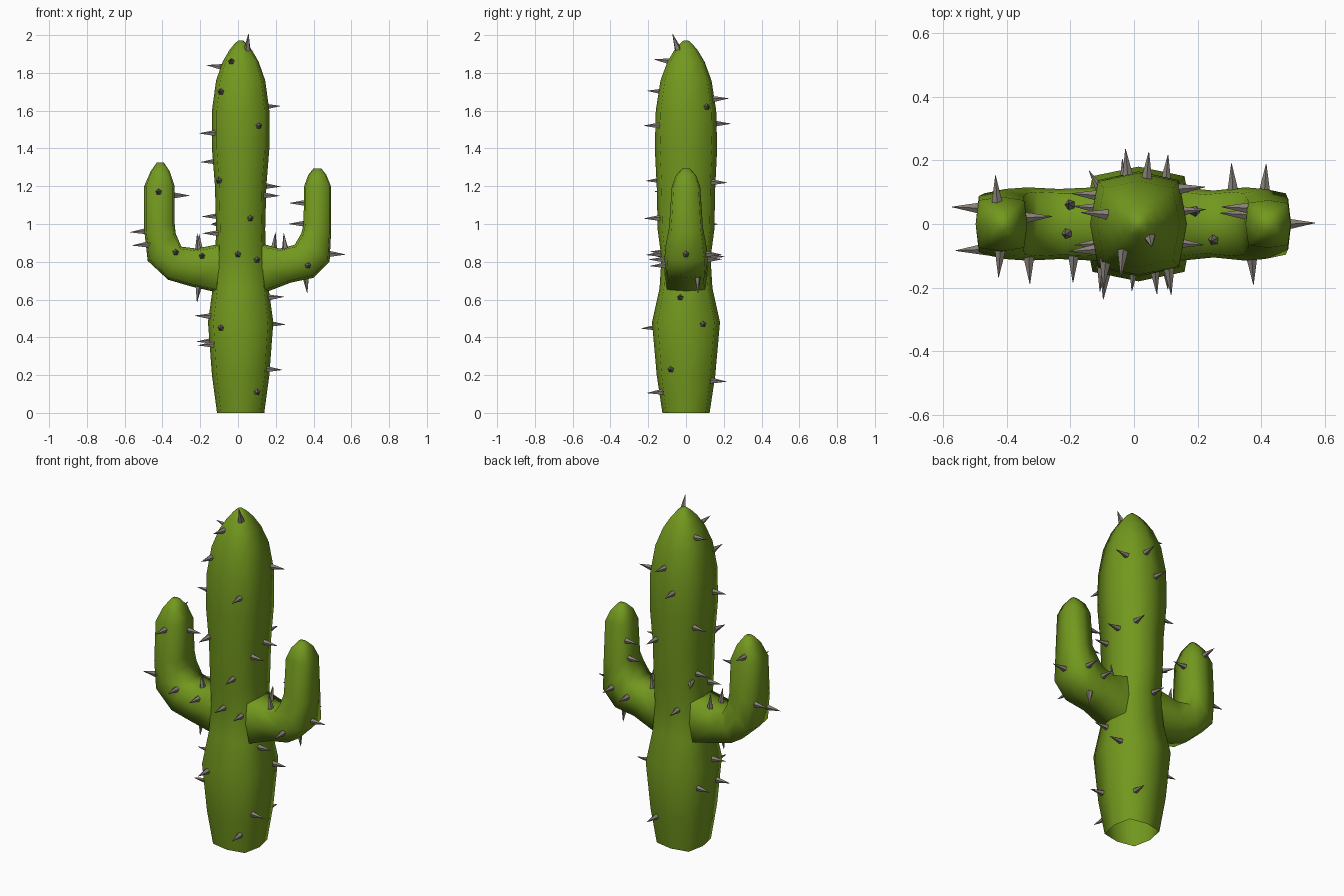
import bpy, bmesh, math
from mathutils import Vector
from mathutils.bvhtree import BVHTree

cube = bpy.data.objects.get("Cube")
if cube:
    bpy.data.objects.remove(cube)


def material(name, rgb):
    mat = bpy.data.materials.new(name)
    mat.use_nodes = True
    mat.diffuse_color = (*rgb, 1)
    mat.node_tree.nodes["Principled BSDF"].inputs["Base Color"].default_value = (*rgb, 1)
    return mat


green = material("cactus green", (0.17, 0.315, 0.013))
grey = material("spine grey", (0.24, 0.215, 0.185))


def finish(bm, name, mat, smooth):
    bmesh.ops.recalc_face_normals(bm, faces=bm.faces)
    mesh = bpy.data.meshes.new(name)
    bm.to_mesh(mesh)
    bm.free()
    mesh.materials.append(mat)
    obj = bpy.data.objects.new(name, mesh)
    bpy.context.collection.objects.link(obj)
    if smooth:
        bpy.ops.object.select_all(action="DESELECT")
        obj.select_set(True)
        bpy.context.view_layer.objects.active = obj
        bpy.ops.object.shade_smooth_by_angle(angle=math.radians(80))
    return obj


def loft(name, sections, corner):
    """Skin eight-sided rings, open at the root; a section is inner (x, z), outer (x, z), half depth."""
    bm = bmesh.new()
    rings = []
    for inner, outer, depth in sections:
        a, b = Vector((inner[0], 0, inner[1])), Vector((outer[0], 0, outer[1]))
        ring = []
        for i in range(8):
            t = i * math.pi / 4
            k = corner if i % 2 else 1
            offset = (b - a) / 2 * math.cos(t) + Vector((0, depth, 0)) * math.sin(t)
            ring.append(bm.verts.new((a + b) / 2 + offset * k))
        rings.append(ring)
    for low, high in zip(rings, rings[1:]):
        for i in range(8):
            j = (i + 1) % 8
            bm.faces.new((low[i], low[j], high[j], high[i]))
    bm.faces.new(rings[-1])
    return finish(bm, name, green, True)


# Trunk: height, half width, half depth
trunk_profile = [(0, .125, .125), (.2, .152, .155), (.48, .173, .18), (.66, .148, .14),
                 (.82, .135, .13), (.97, .13, .15), (1.2, .136, .155), (1.4, .152, .165),
                 (1.6, .152, .16), (1.76, .13, .135), (1.86, .095, .098), (1.92, .06, .062),
                 (1.955, .032, .032), (1.972, .012, .012)]
trunk = loft("trunk", [((.014 - w, z), (.014 + w, z), d) for z, w, d in trunk_profile], 1.18)

# Arms: inner edge, outer edge, half depth
left_arm = loft("left_arm", [
    ((.03, .93), (.03, .6), .1), ((.15, .89), (.15, .64), .115), ((.22, .87), (.28, .69), .105),
    ((.3, .89), (.4, .715), .115), ((.335, .95), (.485, .8), .11), ((.347, 1), (.493, .96), .09),
    ((.35, 1.2), (.492, 1.2), .075), ((.372, 1.26), (.468, 1.26), .052),
    ((.4, 1.295), (.44, 1.295), .018)], 1.24)
right_arm = loft("right_arm", [
    ((-.01, .93), (-.01, .58), .1), ((-.12, .89), (-.12, .64), .115), ((-.22, .87), (-.25, .67), .11),
    ((-.3, .88), (-.37, .705), .115), ((-.33, .95), (-.478, .805), .11), ((-.335, 1), (-.497, .97), .1),
    ((-.335, 1.2), (-.497, 1.2), .085), ((-.362, 1.28), (-.462, 1.28), .057),
    ((-.392, 1.325), (-.43, 1.325), .02)], 1.24)

# Spines are planted where a ray from each side meets the plant
verts, faces = [], []
for part in (trunk, left_arm, right_arm):
    base = len(verts)
    verts += [v.co.copy() for v in part.data.vertices]
    faces += [[base + i for i in p.vertices] for p in part.data.polygons]
plant = BVHTree.FromPolygons(verts, faces)

spines = bmesh.new()


def add_spine(origin, ray):
    ray = Vector(ray)
    hit, normal, _, _ = plant.ray_cast(Vector(origin), ray)
    if hit is None:
        return
    if normal.dot(ray) > 0:
        normal = -normal
    out = (normal - ray * 1.5).normalized()
    turn = out.to_track_quat("Z", "Y").to_matrix().to_4x4()
    turn.translation = hit + out * .033
    bmesh.ops.create_cone(spines, segments=5, radius1=.02, radius2=.001, depth=.096,
                          cap_ends=True, matrix=turn)


# Front and back, given as (x, z)
for x, z in [(-.035, 1.86), (-.09, 1.7), (.11, 1.52), (-.1, 1.23), (.065, 1.03), (0, .84),
             (.1, .81), (-.09, .45), (.1, .11), (-.42, 1.17), (-.33, .85), (-.19, .83), (.37, .78)]:
    add_spine((x, -1, z), (0, 1, 0))
for x, z in [(.04, 1.66), (-.02, 1.53), (.1, 1.22), (-.1, 1), (-.03, .83), (.1, .17),
             (-.43, 1.23), (.31, .81), (.41, .84)]:
    add_spine((x, 1, z), (0, -1, 0))

# Sides of the trunk and outer faces of the arms, given as (y, z)
for y, z in [(.11, 1.62), (-.03, .61), (.09, .47), (-.08, .23), (0, .84)]:
    add_spine((1, y, z), (-1, 0, 0))
for y, z in [(.03, 1.83), (-.08, 1.48), (.09, 1.33), (-.04, .51), (.08, .38), (-.1, .36),
             (.05, .96), (-.08, .89)]:
    add_spine((-1, y, z), (1, 0, 0))

# Sides of the trunk above the arms
for y, z in [(.04, 1.2), (-.06, 1.15)]:
    add_spine((.25, y, z), (-1, 0, 0))
for y, z in [(.05, 1.04), (-.06, .95)]:
    add_spine((-.25, y, z), (1, 0, 0))

# Inner faces of the arms
for x, y, z in [(.2, .05, 1.11), (.2, .03, 1), (-.2, .02, 1.15)]:
    add_spine((x, y, z), (math.copysign(1, x), 0, 0))

# Tops and undersides of the arms
for x, y in [(.19, .04), (.25, -.05), (-.21, -.03), (-.2, .06)]:
    add_spine((x, y, 1.5), (0, 0, -1))
for x, y in [(.36, .06), (-.21, -.04)]:
    add_spine((x, y, .3), (0, 0, 1))

# Crown spine
add_spine((.05, -.045, 2.5), (0, 0, -1))
finish(spines, "spines", grey, False)
